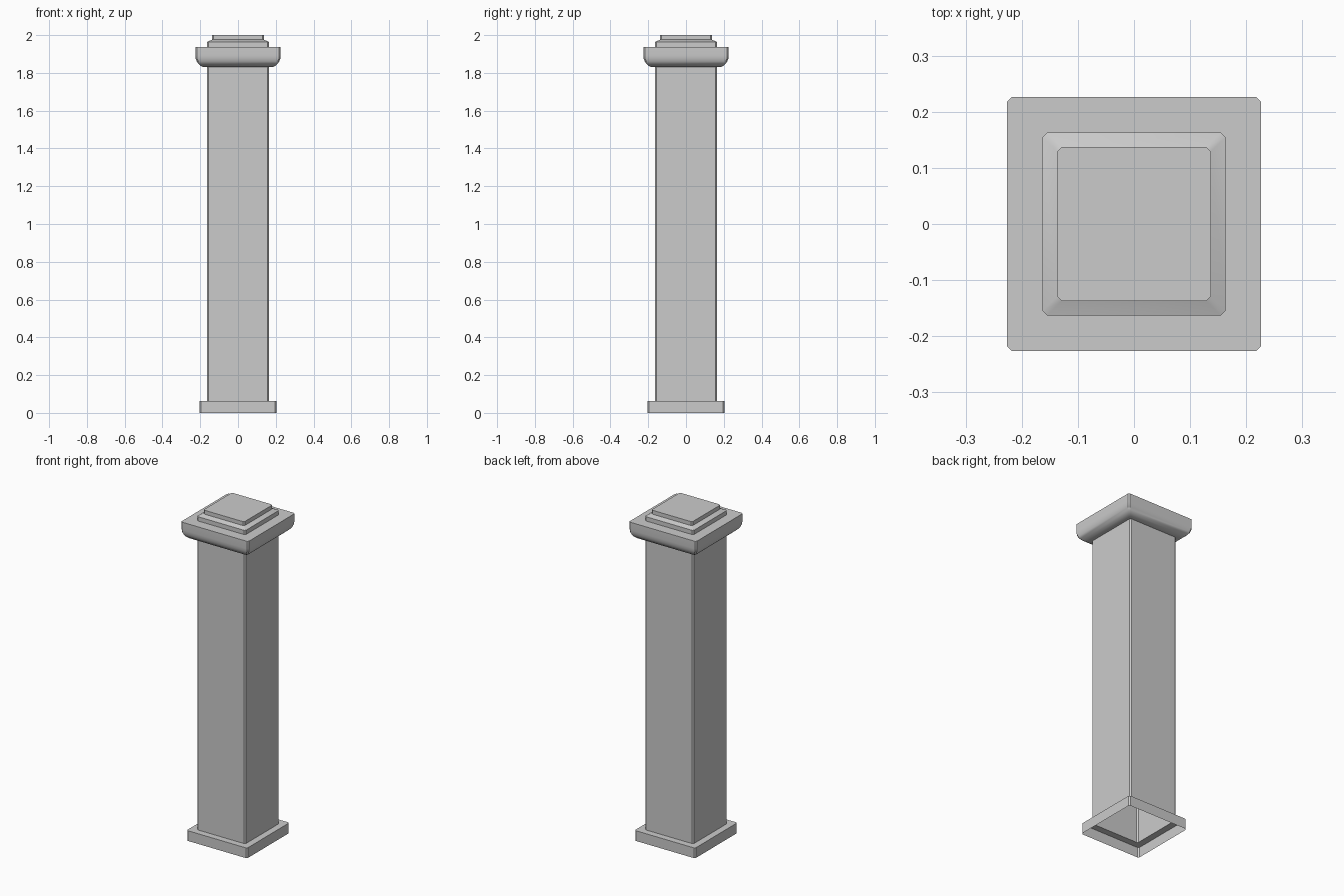
import bpy, bmesh, math

if "Cube" in bpy.data.objects:
    bpy.data.objects.remove(bpy.data.objects["Cube"])

CHAMFER = 0.008


def ring(h, z):
    """Square outline of half-width h with clipped corners."""
    c = h - CHAMFER
    return [(h, -c, z), (h, c, z), (c, h, z), (-c, h, z),
            (-h, c, z), (-h, -c, z), (-c, -h, z), (c, -h, z)]


def square_sweep(name, profile, close_top=False):
    """Skin a (half-width, height) profile around the square outline."""
    bm = bmesh.new()
    rings = [[bm.verts.new(p) for p in ring(h, z)] for h, z in profile]
    for low, high in zip(rings, rings[1:]):
        for i in range(8):
            j = (i + 1) % 8
            bm.faces.new((low[i], low[j], high[j], high[i]))
    if close_top:
        bm.faces.new(rings[-1])
    mesh = bpy.data.meshes.new(name)
    bm.to_mesh(mesh)
    bm.free()
    obj = bpy.data.objects.new(name, mesh)
    bpy.context.collection.objects.link(obj)
    bpy.ops.object.select_all(action='DESELECT')
    bpy.context.view_layer.objects.active = obj
    obj.select_set(True)
    bpy.ops.object.shade_smooth_by_angle(angle=math.radians(30))


# Plinth, open underneath like the hollow shaft
square_sweep("plinth", [(0.203, 0), (0.203, 0.062), (0.163, 0.062)])

# Hollow shaft
square_sweep("shaft", [(0.163, 0.062), (0.163, 1.83)])

# Capital: rounded underside, flat ledge, sloped step and top block
cove = [(0.172 + 0.054 * math.sin(a), 1.892 - 0.062 * math.cos(a))
        for a in (math.radians(15 * k) for k in range(7))]
square_sweep("capital",
             [(0.163, 1.83)] + cove +
             [(0.226, 1.938), (0.163, 1.938), (0.163, 1.964),
              (0.137, 1.976), (0.137, 2.0)], close_top=True)
